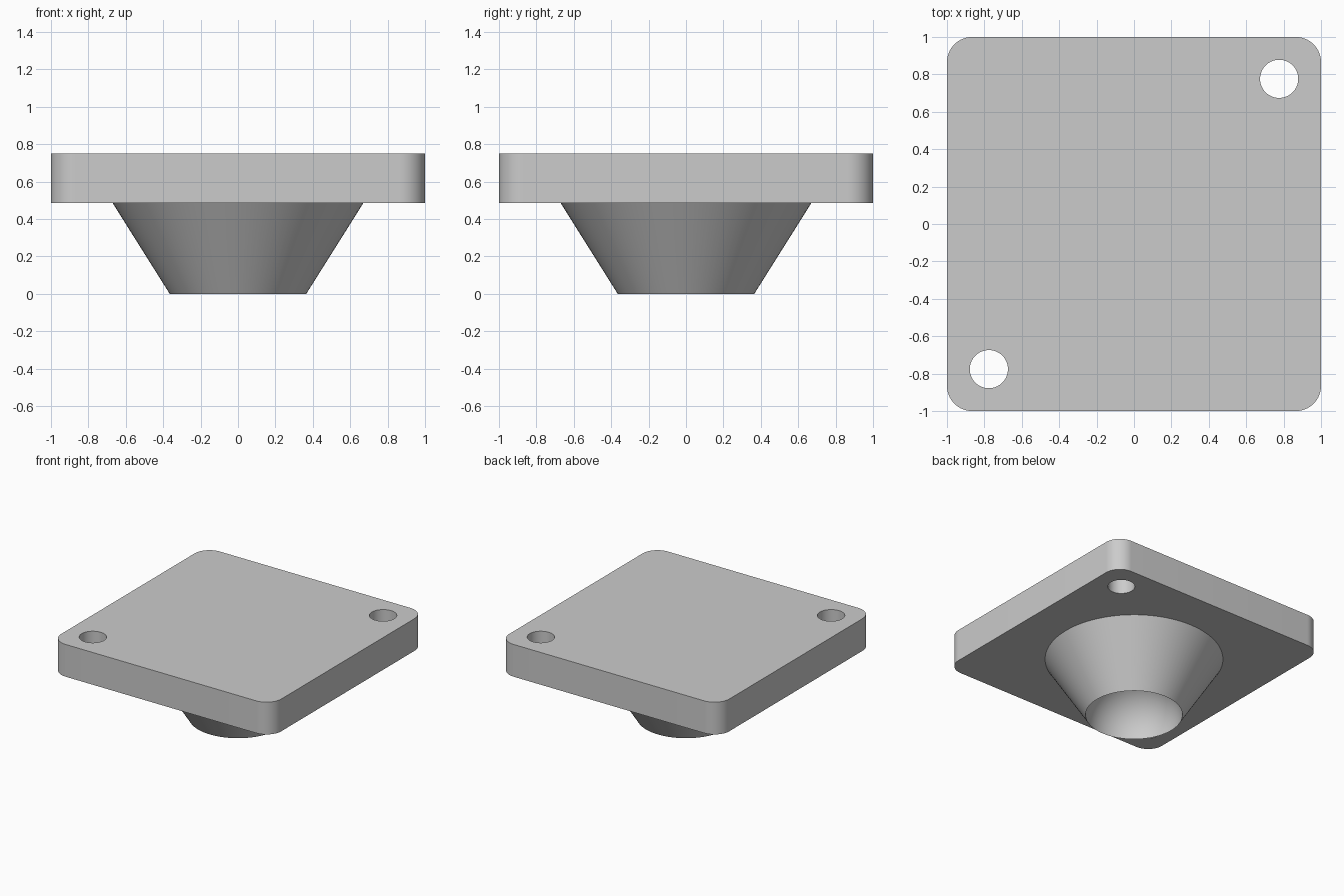
import bpy, bmesh, math

cube = bpy.data.objects.get("Cube")
if cube:
    bpy.data.objects.remove(cube, do_unlink=True)

GREY = (0.6, 0.6, 0.6, 1.0)
grey = bpy.data.materials.new("light grey")
grey.use_nodes = True
grey.diffuse_color = GREY
grey.node_tree.nodes["Principled BSDF"].inputs["Base Color"].default_value = GREY

PLATE_BOTTOM, PLATE_TOP = 0.485, 0.75
CORNER, HOLE_R, HOLE_POS = 0.135, 0.102, 0.776
RIM_R, CONE_R = 0.365, 0.67


def make_object(name, bm):
    bmesh.ops.recalc_face_normals(bm, faces=bm.faces)
    mesh = bpy.data.meshes.new(name)
    bm.to_mesh(mesh)
    bm.free()
    mesh.materials.append(grey)
    ob = bpy.data.objects.new(name, mesh)
    bpy.context.collection.objects.link(ob)
    return ob


def activate(ob):
    bpy.ops.object.select_all(action='DESELECT')
    ob.select_set(True)
    bpy.context.view_layer.objects.active = ob


def arc(cx, cy, r, start, end, steps):
    angles = [start + (end - start) * i / steps for i in range(steps + 1)]
    return [(cx + r * math.cos(a), cy + r * math.sin(a)) for a in angles]


def prism(name, outline, z0, z1):
    bm = bmesh.new()
    face = bm.faces.new([bm.verts.new((x, y, z0)) for x, y in outline])
    top = bmesh.ops.extrude_face_region(bm, geom=[face])["geom"]
    verts = [v for v in top if isinstance(v, bmesh.types.BMVert)]
    bmesh.ops.translate(bm, verts=verts, vec=(0, 0, z1 - z0))
    return make_object(name, bm)


# Square plate with rounded corners
quarter = math.pi / 2
c = 1 - CORNER
outline = []
for i, (sx, sy) in enumerate([(1, 1), (-1, 1), (-1, -1), (1, -1)]):
    outline += arc(sx * c, sy * c, CORNER, i * quarter, (i + 1) * quarter, 16)
plate = prism("mounting_plate", outline, PLATE_BOTTOM, PLATE_TOP)

# Two through holes in opposite corners
for s in (1, -1):
    circle = arc(s * HOLE_POS, s * HOLE_POS, HOLE_R, 0, 2 * math.pi, 64)[:-1]
    cutter = prism("hole_cutter", circle, PLATE_BOTTOM - 0.1, PLATE_TOP + 0.1)
    cutter.hide_render = True
    mod = plate.modifiers.new("hole", 'BOOLEAN')
    mod.operation, mod.solver, mod.object = 'DIFFERENCE', 'EXACT', cutter
    activate(plate)
    bpy.ops.object.modifier_apply(modifier=mod.name)
    bpy.data.objects.remove(cutter, do_unlink=True)

# Tapered foot with a hemispherical socket in its lower end
profile = [(CONE_R, PLATE_BOTTOM)] + arc(0, 0, RIM_R, 0, quarter, 24)
bm = bmesh.new()
points = [bm.verts.new((r, 0, z)) for r, z in profile]
edges = [bm.edges.new(pair) for pair in zip(points, points[1:])]
bmesh.ops.spin(bm, geom=points + edges, cent=(0, 0, 0), axis=(0, 0, 1),
               angle=2 * math.pi, steps=96)
bmesh.ops.remove_doubles(bm, verts=bm.verts, dist=0.0001)
foot = make_object("tapered_foot", bm)
# The open top leaves outward direction ambiguous: the cone wall must face out
wall = max(foot.data.polygons, key=lambda p: p.center.xy.length)
if wall.normal.xy.dot(wall.center.xy) < 0:
    foot.data.flip_normals()

for ob in (plate, foot):
    activate(ob)
    bpy.ops.object.shade_smooth_by_angle(angle=math.radians(30))
